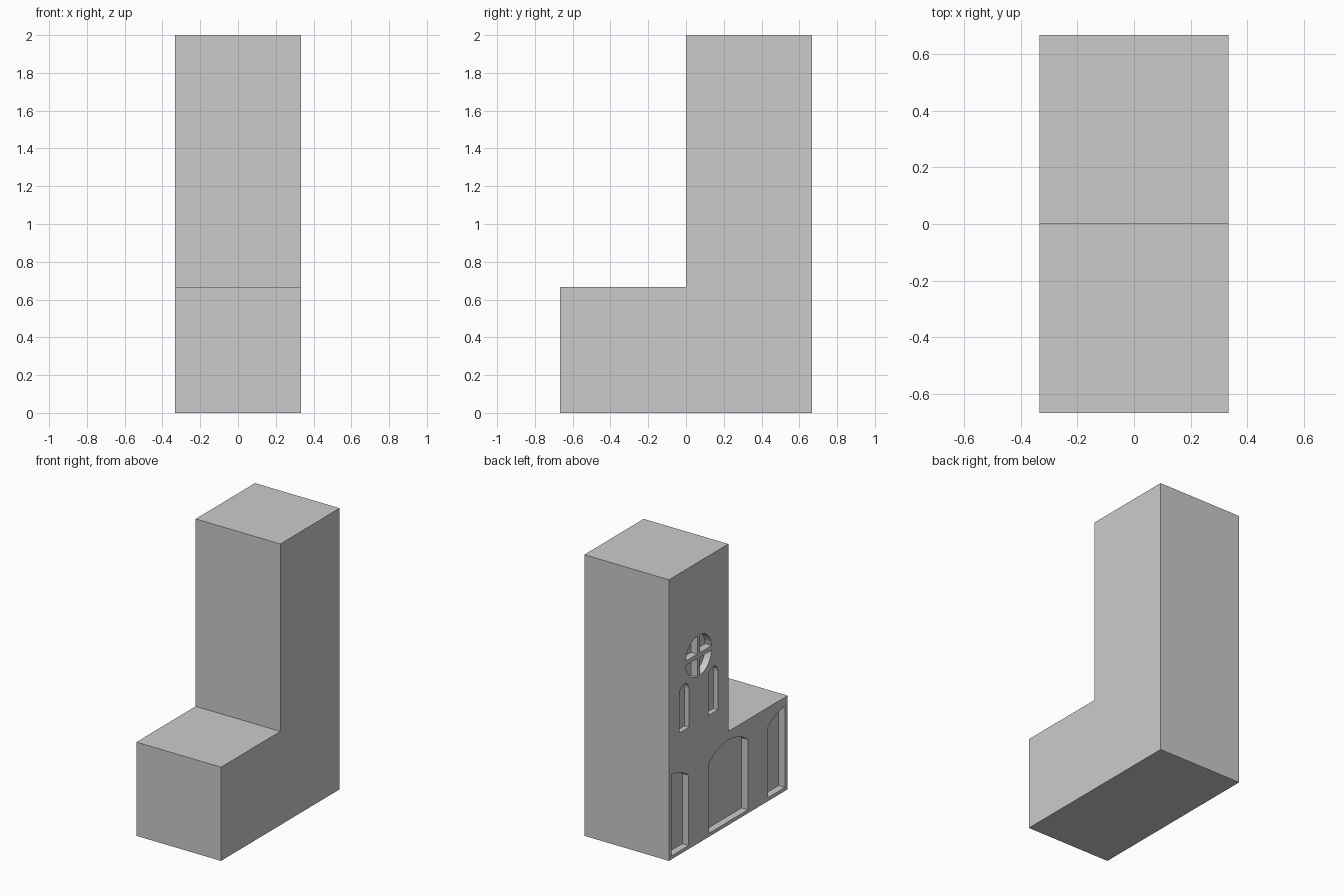
import bpy, bmesh
from math import sin, cos, pi, asin, sqrt

if "Cube" in bpy.data.objects:
    bpy.data.objects.remove(bpy.data.objects["Cube"])

W, L, H, S = 1/3, 2/3, 2.0, 2/3


def add_prism(bm, profile, x0, x1):
    """Extrude a (y, z) outline from x0 to x1."""
    face = bm.faces.new([bm.verts.new((x0, y, z)) for y, z in profile])
    out = bmesh.ops.extrude_face_region(bm, geom=[face])
    verts = [v for v in out["geom"] if isinstance(v, bmesh.types.BMVert)]
    bmesh.ops.translate(bm, verts=verts, vec=(x1 - x0, 0, 0))


def make_object(name, bm):
    bmesh.ops.recalc_face_normals(bm, faces=bm.faces[:])
    me = bpy.data.meshes.new(name)
    bm.to_mesh(me)
    bm.free()
    ob = bpy.data.objects.new(name, me)
    bpy.context.collection.objects.link(ob)
    return ob


# L-shaped building: tower with low hall in front
bm = bmesh.new()
add_prism(bm, [(-L, 0), (L, 0), (L, H), (0, H), (0, S), (-L, S)], -W, W)
building = make_object("tower_and_hall", bm)

bm = bmesh.new()


def recess(profile, depth):
    add_prism(bm, profile, -W - 0.1, -W + depth)


# Wide doorway, with half doorways at both ends of the wall
hw, sill, spring, rise = 0.22, 0.025, 0.525, 0.08
R = (hw**2 + rise**2) / (2 * rise)


def arch_z(t):
    return spring + rise - R + sqrt(R * R - t * t)


ts = [-hw + 2 * hw * i / 8 for i in range(9)]
recess([(-hw, sill), (hw, sill)] + [(t, arch_z(t)) for t in reversed(ts)], 0.05)
inset = 0.03
ts = [inset + (hw - inset) * i / 4 for i in range(5)]
for s in (-1, 1):
    half = [(inset, sill)] + [(t, arch_z(t)) for t in ts] + [(hw, sill)]
    recess([(s * (L - t), z) for t, z in half], 0.05)

# Pair of narrow round-topped windows
for y in (W - 0.163, W + 0.163):
    r = 0.053
    arc = [(y + r * cos(pi * i / 8), 1.14 + r * sin(pi * i / 8)) for i in range(9)]
    recess([(y - r, 0.865), (y + r, 0.865)] + arc, 0.036)

# Round window: four panes leave a cross of bars
r, b = 0.147, 0.016
a0 = asin(b / r)
for sy in (-1, 1):
    for sz in (-1, 1):
        angles = [a0 + (pi / 2 - 2 * a0) * i / 6 for i in range(7)]
        pane = [(b, b)] + [(r * cos(a), r * sin(a)) for a in angles]
        recess([(W + sy * p, 4 / 3 + sz * q) for p, q in pane], 0.05)

cutter = make_object("recess_cutter", bm)
cutter.hide_render = True

# Carve the recesses and discard the cutter
mod = building.modifiers.new("recesses", 'BOOLEAN')
mod.operation = 'DIFFERENCE'
mod.solver = 'EXACT'
mod.object = cutter
bpy.context.view_layer.objects.active = building
bpy.ops.object.modifier_apply(modifier=mod.name)
bpy.data.objects.remove(cutter)
